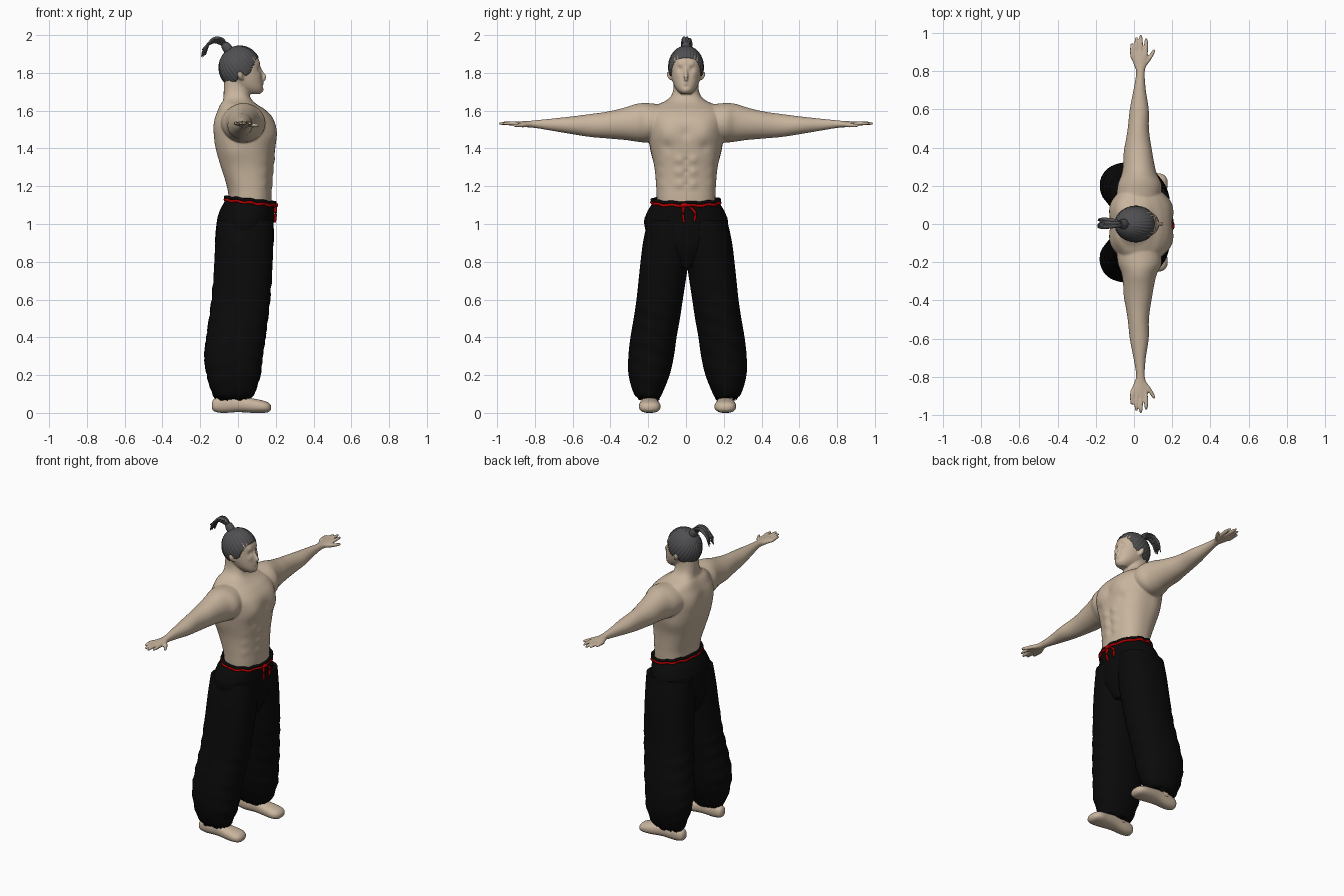
import bpy, bmesh, math, random
from mathutils import Vector, Matrix

random.seed(4)
cube = bpy.data.objects.get("Cube")
if cube:
    bpy.data.objects.remove(cube, do_unlink=True)


def material(name, color):
    mat = bpy.data.materials.new(name)
    mat.use_nodes = True
    mat.diffuse_color = (*color, 1)
    mat.node_tree.nodes["Principled BSDF"].inputs["Base Color"].default_value = (*color, 1)
    return mat


SKIN = material("warm skin", (.58, .46, .34))
HAIR = material("dark grey hair", (.08, .08, .085))
CLOTH = material("black cloth", (.003, .003, .003))
CORD = material("red cord", (.5, 0, 0))


def finish(name, bm, mat):
    """Turn a bmesh into a smooth shaded object."""
    bmesh.ops.recalc_face_normals(bm, faces=bm.faces)
    mesh = bpy.data.meshes.new(name)
    bm.to_mesh(mesh)
    bm.free()
    mesh.materials.append(mat)
    mesh.polygons.foreach_set("use_smooth", [True] * len(mesh.polygons))
    mesh.set_sharp_from_angle(angle=math.radians(60))
    obj = bpy.data.objects.new(name, mesh)
    bpy.context.collection.objects.link(obj)
    return obj


def skin_rings(name, rings, mat):
    """Bridge a list of rings and cap both ends."""
    bm = bmesh.new()
    loops = [[bm.verts.new(p) for p in ring] for ring in rings]
    n = len(loops[0])
    for a, b in zip(loops, loops[1:]):
        for i in range(n):
            j = (i + 1) % n
            bm.faces.new((a[i], a[j], b[j], b[i]))
    bm.faces.new(loops[0])
    bm.faces.new(loops[-1])
    return finish(name, bm, mat)


def spline(rows, steps):
    """Catmull-Rom interpolation of equal length tuples."""
    out = []
    for k in range(len(rows) - 1):
        a, b, c, d = (rows[min(max(k + o, 0), len(rows) - 1)] for o in (-1, 0, 1, 2))
        for s in range(steps):
            t = s / steps
            out.append([q + t * (r - p + t * (2 * p - 5 * q + 4 * r - u + t * (3 * (q - r) + u - p))) / 2
                        for p, q, r, u in zip(a, b, c, d)])
    return out + [list(rows[-1])]


def loft(name, rows, mat, axis="z", side=1, power=2.0, n=40):
    """Rows hold a station and the low/high limits of its two other axes."""
    rows = [r if len(r) == 5 else (*r[:3], -r[3], r[3]) for r in rows]
    rings = []
    for t, lo, hi, lo2, hi2 in spline(rows, 5):
        ring = []
        for i in range(n):
            c, s = math.cos(math.tau * i / n), math.sin(math.tau * i / n)
            u = (lo + hi) / 2 + (hi - lo) / 2 * math.copysign(abs(c) ** (2 / power), c)
            v = (lo2 + hi2) / 2 + (hi2 - lo2) / 2 * math.copysign(abs(s) ** (2 / power), s)
            x, y, z = {"x": (t, u, v), "y": (u, t, v), "z": (u, v, t)}[axis]
            ring.append((x, y * side, z))
        rings.append(ring)
    return skin_rings(name, rings, mat)


def tube(name, points, mat, steps=4, n=10):
    """Points hold x, y, z and radius."""
    path = spline(points, steps)
    rings = []
    for k, p in enumerate(path):
        ahead, behind = path[min(k + 1, len(path) - 1)], path[max(k - 1, 0)]
        turn = (Vector(ahead[:3]) - Vector(behind[:3])).to_track_quat("Z", "Y")
        rings.append([Vector(p[:3]) + turn @ Vector((math.cos(math.tau * i / n), math.sin(math.tau * i / n), 0)) * p[3]
                      for i in range(n)])
    return skin_rings(name, rings, mat)


# Torso with neck, head and nose
parts = [
    loft("torso", [(1.04, -.05, .175, .15), (1.14, -.05, .178, .155), (1.2, -.06, .178, .158),
                   (1.3, -.095, .185, .167), (1.4, -.123, .197, .188), (1.47, -.13, .203, .2),
                   (1.55, -.125, .19, .205), (1.6, -.107, .15, .19), (1.63, -.092, .105, .155),
                   (1.65, -.08, .08, .11), (1.675, -.076, .064, .08), (1.72, -.075, .055, .066),
                   (1.8, -.07, .05, .066)], SKIN, power=2.4, n=64),
    loft("head", [(1.688, .04, .115, .025), (1.705, 0, .13, .045), (1.73, -.04, .132, .062),
                  (1.77, -.075, .128, .076), (1.82, -.088, .12, .083), (1.87, -.085, .111, .082),
                  (1.91, -.06, .082, .062), (1.932, -.02, .045, .033)], SKIN, power=2.2),
    tube("nose", [(.112, 0, 1.835, .006), (.128, 0, 1.8, .009), (.14, 0, 1.775, .013), (.132, 0, 1.762, .008)], SKIN)]

# Arms, ears and fingers
fingers = [(-.008, -.012, .945), (.014, .012, .978), (.037, .036, .99), (.06, .064, .972)]
for side in (1, -1):
    parts.append(loft("arm", [(.1, -.09, .13, 1.44, 1.632), (.2, -.085, .145, 1.432, 1.637),
                              (.26, -.065, .12, 1.436, 1.63), (.32, -.055, .105, 1.445, 1.616),
                              (.4, -.048, .09, 1.452, 1.596), (.5, -.033, .078, 1.46, 1.583),
                              (.6, -.022, .077, 1.475, 1.57), (.7, -.003, .062, 1.492, 1.559),
                              (.79, .011, .056, 1.507, 1.55), (.83, 0, .065, 1.511, 1.546),
                              (.87, -.016, .073, 1.516, 1.544), (.9, -.014, .068, 1.519, 1.542)],
                      SKIN, "y", side))
    for base, tip, reach in fingers:
        parts.append(tube("finger", [(base, side * .87, 1.53, .011), (tip, side * (reach - .04), 1.533, .0105),
                                     (tip, side * reach, 1.531, .007)], SKIN))
    parts.append(tube("thumb", [(.045, side * .825, 1.528, .015), (.082, side * .87, 1.523, .012),
                                (.108, side * .912, 1.521, .008)], SKIN))
    parts.append(tube("ear", [(.022, side * .076, 1.765, .009), (.012, side * .087, 1.785, .014),
                              (.008, side * .087, 1.805, .013)], SKIN))

# Fuse the skin parts into one body
with bpy.context.temp_override(active_object=parts[0], object=parts[0],
                               selected_objects=parts, selected_editable_objects=parts):
    bpy.ops.object.join()
body = parts[0]
body.name = "body"
remesh = body.modifiers.new("fuse", "REMESH")
remesh.mode = "VOXEL"
remesh.voxel_size = .0055
remesh.use_smooth_shade = True
soften = body.modifiers.new("soften", "SMOOTH")
soften.iterations = 4
fused = bpy.data.meshes.new_from_object(body.evaluated_get(bpy.context.evaluated_depsgraph_get()))
body.modifiers.clear()
body.data = fused
if not fused.materials:
    fused.materials.append(SKIN)

# Muscles and facial features: mirrored centre, radius, height
bumps = [((.2, .1, 1.49), .06, .012), ((.2, 0, 1.48), .03, -.006), ((.19, .1, 1.405), .03, -.006),
         ((.03, .25, 1.61), .06, .007), ((.05, .38, 1.56), .05, .005), ((-.03, .36, 1.5), .05, .005),
         ((-.07, .08, 1.63), .05, .008), ((-.12, .1, 1.52), .06, .009), ((-.03, .18, 1.38), .06, .006),
         ((.118, .034, 1.822), .015, -.008), ((.115, .034, 1.847), .014, .004),
         ((.12, .045, 1.79), .016, .003), ((.133, 0, 1.744), .011, .005), ((.13, 0, 1.728), .008, -.004),
         ((.13, 0, 1.706), .015, .004)]
for z in (1.34, 1.275, 1.21):
    bumps += [((.185, .038, z), .025, .007), ((.185, 0, z), .012, -.004), ((.13, .12, z), .025, .003)]
for z in (1.25, 1.32, 1.39, 1.46, 1.53):
    bumps.append(((-.11, 0, z), .045, -.007))
normals = [v.normal.copy() for v in fused.vertices]
for v, normal in zip(fused.vertices, normals):
    x, y, z = v.co
    lift = 0
    for (cx, cy, cz), radius, height in bumps:
        d = ((x - cx) ** 2 + (abs(y) - cy) ** 2 + (z - cz) ** 2) / radius ** 2
        if d < 6:
            lift += height * math.exp(-d)
    v.co += normal * lift

# Hair cap: ribbed ellipsoid whose pole sits at the ponytail, trimmed along the hairline
hairline = [(-.2, 1.7), (-.04, 1.708), (-.005, 1.765), (.02, 1.8), (.04, 1.785), (.06, 1.795), (.085, 1.85),
            (.105, 1.88), (.2, 1.89)]


def hairline_height(x):
    for (x0, z0), (x1, z1) in zip(hairline, hairline[1:]):
        if x <= x1:
            return z0 + (z1 - z0) * (x - x0) / (x1 - x0)


bm = bmesh.new()
bmesh.ops.create_uvsphere(bm, u_segments=128, v_segments=48, radius=1)
for v in bm.verts:
    v.co *= 1 + .016 * math.cos(32 * math.atan2(v.co.y, v.co.x)) * math.hypot(v.co.x, v.co.y)
bmesh.ops.transform(bm, verts=bm.verts, matrix=Matrix.Translation((.009, 0, 1.829))
                    @ Matrix.Diagonal((.111, .094, .115, 1)) @ Matrix.Rotation(-.66, 4, "Y"))
bare = [f for f in bm.faces
        if f.calc_center_median().z < hairline_height(f.calc_center_median().x)]
bmesh.ops.delete(bm, geom=bare, context="FACES")
hair = finish("hair_cap", bm, HAIR)
shell = hair.modifiers.new("thickness", "SOLIDIFY")
shell.thickness = .008

# Ponytail of loose strands held by a knot
tube("hair_knot", [(-.045, 0, 1.915, .026), (-.062, 0, 1.938, .025), (-.074, 0, 1.955, .019)], HAIR, n=16)
for k in range(24):
    a, r = random.uniform(0, math.tau), random.uniform(.3, 1)
    dx, dy, end = r * math.cos(a), r * math.sin(a), random.uniform(-.02, .03)
    tube("ponytail_strand", [(-.064, dy * .01, 1.94, .007), (-.09 + dx * .012, dy * .02, 1.968 + dx * .012, .008),
                             (-.128 + dx * .006, dy * .029, 1.974 + dx * .013, .008),
                             (-.164 + dx * .014, dy * .032, 1.945 + dx * .014, .007),
                             (-.182 + dx * .014, dy * .03, 1.9 + end, .002)], HAIR, n=6)

# Trouser legs with ragged hems, then ankles and feet
for side, word in ((1, "left"), (-1, "right")):
    leg = loft(word + "_trouser_leg",
               [(.075, -.115, .06, .15, .25), (.1, -.135, .085, .135, .283), (.2, -.165, .119, .095, .312),
                (.3, -.178, .13, .072, .313), (.4, -.167, .145, .058, .302), (.5, -.153, .158, .04, .285),
                (.6, -.14, .17, .025, .27), (.75, -.128, .181, .002, .254), (.9, -.12, .187, -.02, .236),
                (1.02, -.108, .187, 0, .21)], CLOTH, side=side, power=2.2)
    for v in leg.data.vertices:
        if v.co.z < .08:
            v.co.z += random.uniform(-.012, .012)
        elif v.co.z < .7:
            v.co.x += .003 * math.sin(v.co.z * 70 + v.co.y * 25)
    foot = loft(word + "_foot", [(-.138, .185, .215, .025, .055), (-.125, .168, .232, .008, .075),
                                 (-.08, .16, .24, 0, .09), (0, .155, .245, .004, .09), (.08, .147, .255, 0, .076),
                                 (.13, .143, .257, 0, .066), (.16, .156, .246, .004, .055),
                                 (.174, .18, .225, .016, .04)], SKIN, "x", side, 2.3)
    ankle = tube(word + "_ankle", [(-.045, side * .2, .05, .045), (-.045, side * .2, .1, .038),
                                   (-.045, side * .2, .2, .04)], SKIN, n=20)
    for obj in (leg, foot, ankle):
        obj.location.y = .008

# Trouser seat, tilted at the waist
seat = loft("trouser_seat", [(.77, -.08, .14, .06), (.88, -.119, .186, .18), (1, -.114, .189, .221),
                             (1.06, -.1, .191, .207), (1.1, -.075, .192, .184), (1.122, -.064, .191, .172)], CLOTH)
for v in seat.data.vertices:
    v.co.z -= .11 * (v.co.x - .065) * max(0, v.co.z - 1.05) / .07


def waist_loop(name, z, grow, radius, ripple, mat):
    points = []
    for k in range(121):
        a = math.tau * k / 120
        r = 1 + grow + ripple * math.sin(a * 15)
        x = .13 * r * math.cos(a)
        points.append((.065 + x, .177 * r * math.sin(a), z - .11 * x + ripple * .15 * math.sin(a * 11), radius))
    return tube(name, points, mat, steps=1, n=8)


# Waistband and drawstring
waist_loop("waistband", 1.126, 0, .009, .015, CLOTH)
waist_loop("drawstring", 1.112, .015, .0075, .022, CORD)
tube("drawstring_knot", [(.198, -.03, 1.095, .006), (.201, -.01, 1.1, .012), (.199, .02, 1.096, .006)], CORD)
tube("drawstring_end", [(.196, -.012, 1.1, .009), (.199, -.016, 1.05, .007), (.195, -.01, 1.008, .006)], CORD)
tube("drawstring_end", [(.196, .02, 1.09, .004), (.198, .048, 1.06, .008), (.195, .044, 1.015, .006)], CORD)
